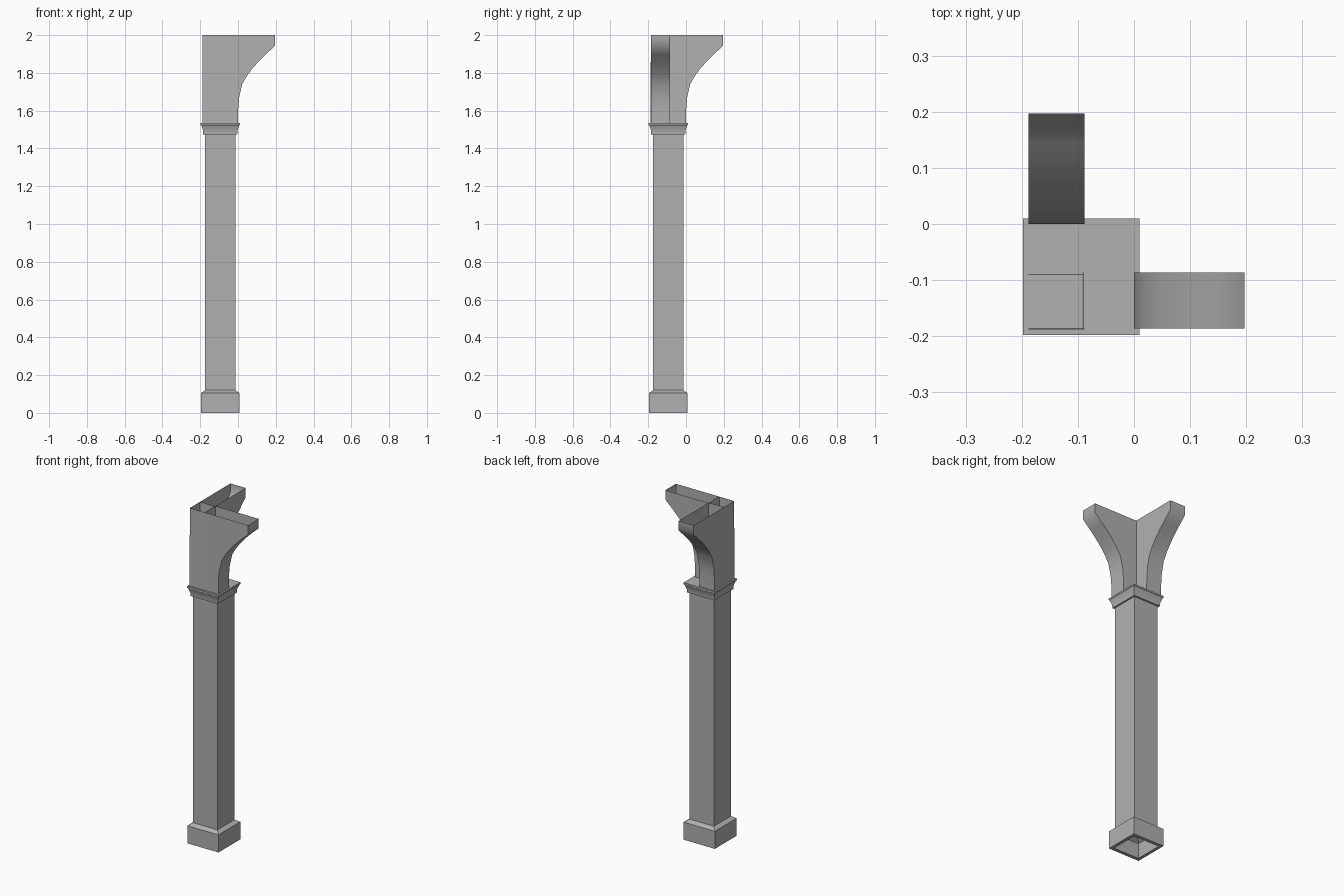
import bpy, math

if "Cube" in bpy.data.objects:
    bpy.data.objects.remove(bpy.data.objects["Cube"])

CX = CY = -0.094  # column axis

# Mid-grey finish shared by all parts
GREY = bpy.data.materials.new("mid_grey")
GREY.diffuse_color = (0.44, 0.44, 0.44, 1)
GREY.use_nodes = True
GREY.node_tree.nodes["Principled BSDF"].inputs["Base Color"].default_value = GREY.diffuse_color


def make(name, verts, faces, angle=30):
    me = bpy.data.meshes.new(name)
    me.from_pydata(verts, [], faces)
    me.update()
    me.materials.append(GREY)
    ob = bpy.data.objects.new(name, me)
    bpy.context.collection.objects.link(ob)
    bpy.ops.object.select_all(action='DESELECT')
    ob.select_set(True)
    bpy.context.view_layer.objects.active = ob
    bpy.ops.object.shade_smooth_by_angle(angle=math.radians(angle))
    return ob


def square_loft(name, profile, cap_top=False):
    """Stack square rings given as (half width, z)."""
    verts, faces = [], []
    for h, z in profile:
        verts += [(CX + sx * h, CY + sy * h, z)
                  for sx, sy in ((-1, -1), (1, -1), (1, 1), (-1, 1))]
    for r in range(len(profile) - 1):
        for i in range(4):
            j = (i + 1) % 4
            faces.append((4 * r + i, 4 * r + j, 4 * r + 4 + j, 4 * r + 4 + i))
    if cap_top:
        n = 4 * (len(profile) - 1)
        faces.append((n, n + 1, n + 2, n + 3))
    return make(name, verts, faces)


# Hollow base, shaft and capital
square_loft("base", [(0.083, 0), (0.103, 0), (0.103, 0.105), (0.08, 0.12)])
square_loft("shaft", [(0.08, 0.12), (0.08, 1.475)])
square_loft("capital", [(0.08, 1.475), (0.09, 1.475), (0.091, 1.495), (0.095, 1.508),
                        (0.1, 1.522), (0.104, 1.525), (0.104, 1.535)], True)

# Curved underside of the brackets: (reach, z)
CURVE = [(0.0, 1.535), (0.001, 1.61), (0.006, 1.67), (0.022, 1.74), (0.048, 1.785),
         (0.078, 1.825), (0.11, 1.861), (0.145, 1.896), (0.197, 1.944), (0.197, 2.0)]


def bracket(name, start, side_a, side_b, along_y):
    """Open-topped sheet bracket reaching from start along x or y."""
    prof = [(start, 2.0), (start - 0.002, 1.535)] + CURVE
    n = len(prof)
    verts = []
    for s in (side_a, side_b):
        verts += [(s, u, z) if along_y else (u, s, z) for u, z in prof]
    faces = [tuple(range(n)), tuple(range(2 * n - 1, n - 1, -1))]
    faces += [(i + 1, i, n + i, n + i + 1) for i in range(n - 1)]
    if along_y:
        faces = [f[::-1] for f in faces]
    return make(name, verts, faces, 60)


bracket("side_bracket", -0.09, -0.186, -0.086, False)
bracket("back_bracket", -0.186, -0.188, -0.088, True)

# Divider closing the corner post
make("post_divider", [(-0.188, -0.091, 1.535), (-0.09, -0.091, 1.535),
                      (-0.09, -0.09, 2.0), (-0.188, -0.09, 2.0)], [(0, 1, 2, 3)])
